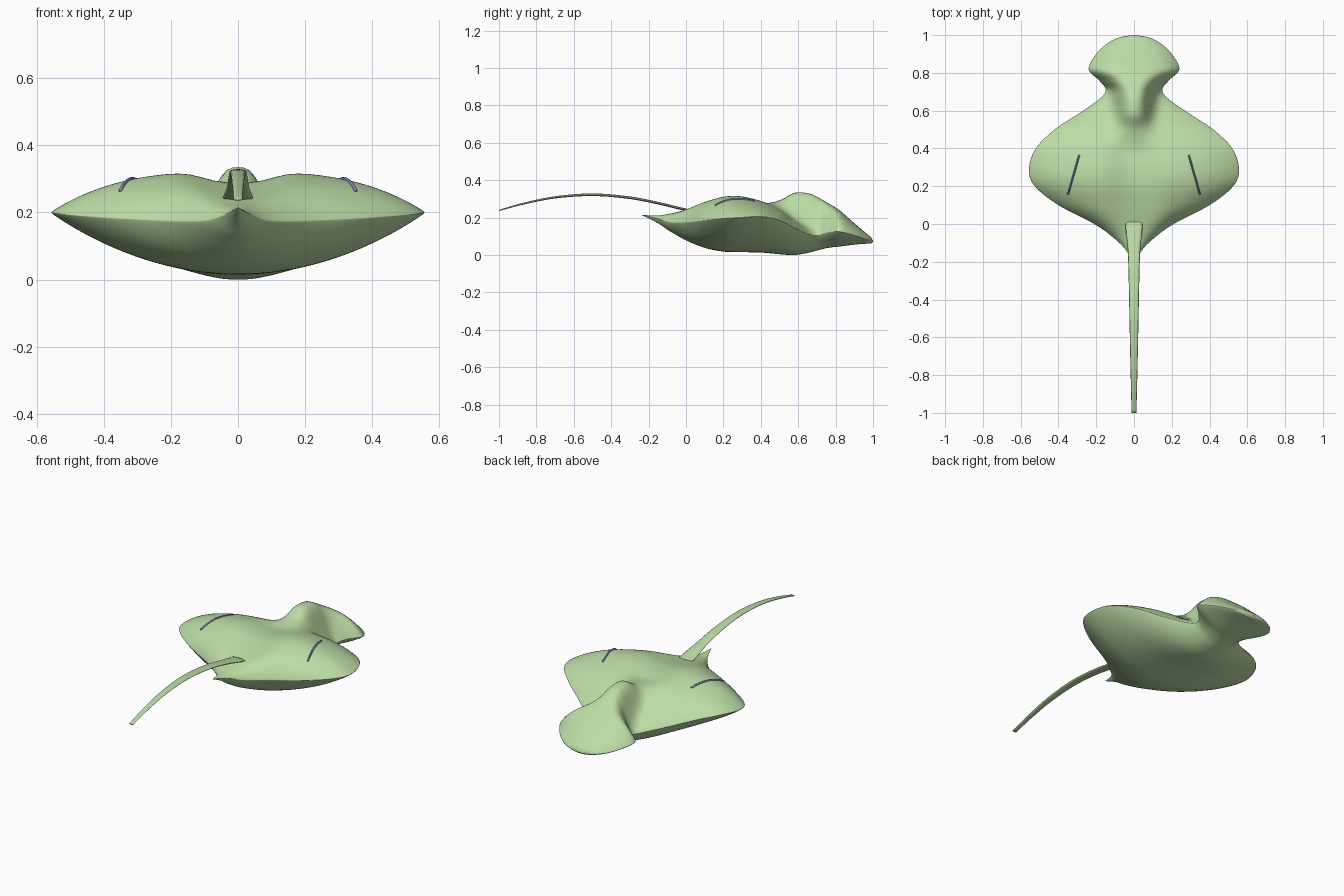
import bpy, bmesh, math
from mathutils import Vector

if "Cube" in bpy.data.objects:
    bpy.data.objects.remove(bpy.data.objects["Cube"])


def material(name, color):
    m = bpy.data.materials.new(name)
    m.diffuse_color = color
    m.use_nodes = True
    m.node_tree.nodes["Principled BSDF"].inputs["Base Color"].default_value = m.diffuse_color
    return m


green = material("skin_green", (0.50, 0.72, 0.38, 1))
blue = material("ridge_blue", (0.22, 0.22, 0.50, 1))


def smooth_rows(rows, n):
    """Catmull-Rom interpolation of every column of a table."""
    vs = [Vector(r) for r in rows]
    out = []
    for i in range(len(vs) - 1):
        a, b, c, d = (vs[max(0, min(len(vs) - 1, i + k))] for k in (-1, 0, 1, 2))
        for j in range(n):
            t = j / n
            out.append(0.5 * (2 * b + (c - a) * t + (2 * a - 5 * b + 4 * c - d) * t * t
                              + (3 * b - a - 3 * c + d) * t ** 3))
    return out + [vs[-1]]


def loft(name, rings, mat):
    """Skin closed rings of equal length, cap both ends."""
    bm = bmesh.new()
    loops = [[bm.verts.new(p) for p in ring] for ring in rings]
    n = len(loops[0])
    for a, b in zip(loops, loops[1:]):
        for i in range(n):
            bm.faces.new((a[i], a[(i + 1) % n], b[(i + 1) % n], b[i]))
    bm.faces.new(loops[0])
    bm.faces.new(loops[-1])
    bmesh.ops.remove_doubles(bm, verts=bm.verts, dist=1e-5)
    bmesh.ops.recalc_face_normals(bm, faces=bm.faces)
    for f in bm.faces:
        f.smooth = True
    me = bpy.data.meshes.new(name)
    bm.to_mesh(me)
    bm.free()
    me.materials.append(mat)
    ob = bpy.data.objects.new(name, me)
    bpy.context.collection.objects.link(ob)
    return ob


# Body and head: y, half width, edge z, shoulder z, spine z, belly z, spine width
body_rows = [
    (-0.24, 0.000, 0.215, 0.215, 0.215, 0.215, 0.05),
    (-0.15, 0.035, 0.195, 0.205, 0.205, 0.175, 0.05),
    (-0.08, 0.100, 0.175, 0.215, 0.210, 0.135, 0.08),
    (0.00, 0.210, 0.175, 0.245, 0.230, 0.090, 0.10),
    (0.10, 0.400, 0.185, 0.280, 0.255, 0.050, 0.12),
    (0.20, 0.525, 0.195, 0.305, 0.275, 0.030, 0.12),
    (0.29, 0.556, 0.200, 0.307, 0.275, 0.027, 0.12),
    (0.40, 0.520, 0.205, 0.280, 0.262, 0.025, 0.11),
    (0.50, 0.420, 0.185, 0.235, 0.280, 0.016, 0.085),
    (0.58, 0.300, 0.145, 0.180, 0.320, 0.012, 0.085),
    (0.66, 0.185, 0.110, 0.140, 0.316, 0.025, 0.095),
    (0.71, 0.150, 0.105, 0.150, 0.294, 0.038, 0.11),
    (0.76, 0.185, 0.120, 0.200, 0.265, 0.050, 0.14),
    (0.82, 0.240, 0.125, 0.225, 0.227, 0.057, 0.20),
    (0.90, 0.200, 0.105, 0.158, 0.158, 0.067, 0.20),
    (0.96, 0.135, 0.085, 0.107, 0.107, 0.072, 0.20),
    (0.99, 0.070, 0.077, 0.083, 0.083, 0.072, 0.20),
    (1.00, 0.000, 0.073, 0.073, 0.073, 0.073, 0.20),
]


def body_top(row, a):
    y, w, ze, zs, zc, zb, rw = row
    lip = min(0.012, max(w, 0) * 0.15) * math.sqrt(max(0, 1 - a * a))
    spine = (zc - zs) * math.exp(-abs(a * w / rw) ** 3) * (1 - a ** 4)
    return ze + (zs - ze) * (1 - abs(a) ** 3) + spine + lip


def body_ring(row, n=48):
    y, w, ze, zs, zc, zb, rw = row
    w = max(w, 0)
    lip = min(0.012, w * 0.15)
    ring = []
    for i in range(2 * n):
        a = math.cos(math.pi * i / n)
        if i <= n:
            z = body_top(row, a)
        else:
            z = ze - (ze - zb) * (1 - a * a) - lip * math.sqrt(max(0, 1 - a * a))
        ring.append((w * a, y, z))
    return ring


skin = smooth_rows(body_rows, 7)
loft("body", [body_ring(r) for r in skin], green)

# Tail: arched flat ribbon; y, z, half width, half thickness
tail_rows = [
    (0.01, 0.240, 0.046, 0.006), (-0.05, 0.253, 0.042, 0.007),
    (-0.14, 0.275, 0.033, 0.007), (-0.30, 0.306, 0.028, 0.007),
    (-0.50, 0.322, 0.024, 0.007), (-0.70, 0.308, 0.020, 0.006),
    (-0.87, 0.274, 0.016, 0.005), (-1.00, 0.238, 0.013, 0.003),
]
tail_rings = []
for y, z, w, t in smooth_rows(tail_rows, 5):
    tail_rings.append([(w * math.cos(k * math.tau / 12), y, z + t * math.sin(k * math.tau / 12))
                       for k in range(12)])
loft("tail", tail_rings, green)


# Thin ridges lying on the shoulders
def surface_z(x, y):
    row = min(skin, key=lambda r: abs(r[0] - y))
    return body_top(row, x / row[1])


for side, label in ((1, "right"), (-1, "left")):
    rings = []
    for i in range(15):
        t = i / 14
        x, y = 0.29 + 0.06 * t, 0.365 - 0.21 * t
        z = surface_z(x, y) + 0.001
        rings.append([(side * (x + 0.005 * math.cos(k * math.tau / 8)), y,
                       z + 0.006 * math.sin(k * math.tau / 8)) for k in range(8)])
    loft("shoulder_ridge_" + label, rings, blue)
